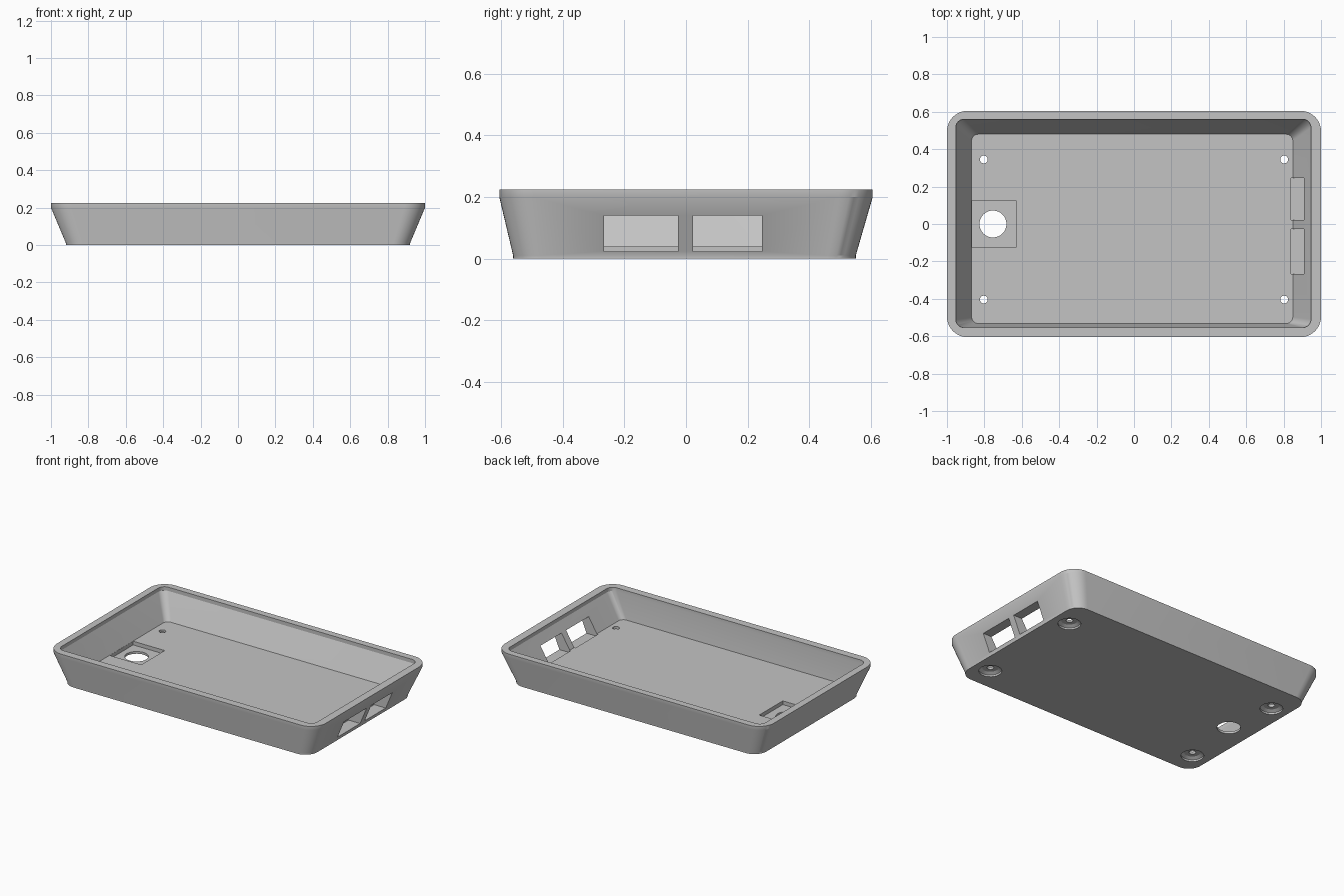
import bpy, bmesh, math

if "Cube" in bpy.data.objects:
    bpy.data.objects.remove(bpy.data.objects["Cube"], do_unlink=True)

grey = bpy.data.materials.new("plain_grey")
grey.use_nodes = True
COLOUR = (0.55, 0.55, 0.55, 1)
grey.diffuse_color = COLOUR
grey.node_tree.nodes["Principled BSDF"].inputs["Base Color"].default_value = COLOUR


def ring(x0, x1, y0, y1, r, z, steps=10):
    """Rounded rectangle outline at height z."""
    pts = []
    corners = [(x1 - r, y1 - r), (x0 + r, y1 - r), (x0 + r, y0 + r), (x1 - r, y0 + r)]
    for q, (cx, cy) in enumerate(corners):
        for i in range(steps + 1):
            a = math.pi / 2 * (q + i / steps)
            pts.append((cx + r * math.cos(a), cy + r * math.sin(a), z))
    return pts


def circle(x, y, r, z, n=32):
    return [(x + r * math.cos(2 * math.pi * i / n), y + r * math.sin(2 * math.pi * i / n), z)
            for i in range(n)]


def loft(name, rings):
    """Closed solid skinned through stacked outlines."""
    bm = bmesh.new()
    loops = [[bm.verts.new(p) for p in pts] for pts in rings]
    for low, high in zip(loops, loops[1:]):
        n = len(low)
        for i in range(n):
            j = (i + 1) % n
            bm.faces.new((low[i], low[j], high[j], high[i]))
    bm.faces.new(loops[0][::-1])
    bm.faces.new(loops[-1])
    bmesh.ops.recalc_face_normals(bm, faces=bm.faces)
    mesh = bpy.data.meshes.new(name)
    bm.to_mesh(mesh)
    bm.free()
    mesh.materials.append(grey)
    obj = bpy.data.objects.new(name, mesh)
    bpy.context.collection.objects.link(obj)
    return obj


def block(name, x0, x1, y0, y1, z0, z1):
    return loft(name, [[(x0, y0, z), (x1, y0, z), (x1, y1, z), (x0, y1, z)] for z in (z0, z1)])


TOP, LEDGE, FLOOR = 0.225, 0.2, 0.04

# Flared outer shell with a short upright foot and rim
tray = loft("tray_shell", [
    ring(-0.92, 0.92, -0.56, 0.55, 0.09, 0),
    ring(-0.92, 0.92, -0.56, 0.55, 0.09, 0.01),
    ring(-1, 1, -0.605, 0.605, 0.11, LEDGE),
    ring(-1, 1, -0.605, 0.605, 0.11, TOP)])

# Inner cavity
cutters = [loft("cavity_cutter", [
    ring(-0.868, 0.849, -0.532, 0.48, 0.035, FLOOR),
    ring(-0.953, 0.946, -0.554, 0.56, 0.045, LEDGE),
    ring(-0.953, 0.946, -0.554, 0.56, 0.045, TOP + 0.1)])]

# Two port windows in the end wall
for side, y0, y1 in (("front", -0.266, -0.026), ("back", 0.022, 0.246)):
    cutters.append(block(side + "_port_cutter", 0.84, 1.2, y0, y1, 0.024, 0.14))

# Square recess with a round hole
cutters.append(block("recess_cutter", -0.867, -0.632, -0.125, 0.125, 0.015, 0.08))
cutters.append(loft("cable_hole_cutter", [circle(-0.754, 0, 0.072, z, 48) for z in (-0.1, 0.07)]))

# Screw holes with countersinks underneath
for x in (-0.803, 0.803):
    for y in (-0.404, 0.345):
        profile = [(0.07, -0.05), (0.07, 0.012), (0.05, 0.024), (0.021, 0.024), (0.021, 0.08)]
        cutters.append(loft("screw_hole_cutter", [circle(x, y, r, z) for r, z in profile]))

for cutter in cutters:
    cutter.hide_render = True
    mod = tray.modifiers.new(cutter.name, "BOOLEAN")
    mod.operation = "DIFFERENCE"
    mod.solver = "EXACT"
    mod.object = cutter

# Apply the cuts and drop the helpers
bpy.ops.object.select_all(action="DESELECT")
tray.select_set(True)
bpy.context.view_layer.objects.active = tray
for mod in list(tray.modifiers):
    bpy.ops.object.modifier_apply(modifier=mod.name)
for cutter in cutters:
    bpy.data.objects.remove(cutter, do_unlink=True)

bpy.ops.object.shade_smooth_by_angle(angle=math.radians(25))
